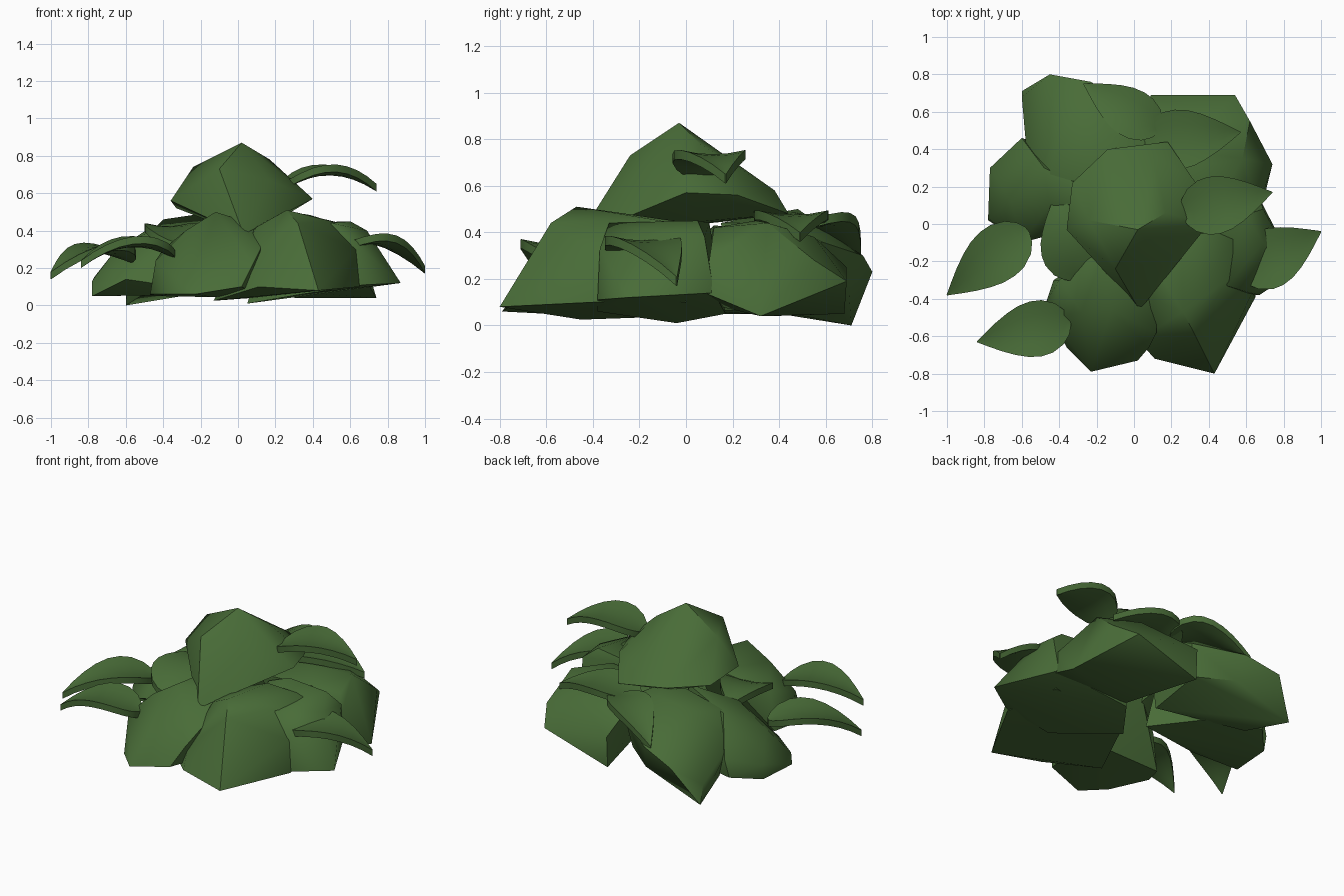
import bpy, bmesh, math
from mathutils import Vector

green = bpy.data.materials.new("leaf green")
green.diffuse_color = (0.066, 0.15, 0.039, 1)


def finish(name, bm, angle):
    bmesh.ops.recalc_face_normals(bm, faces=bm.faces)
    mesh = bpy.data.meshes.new(name)
    bm.to_mesh(mesh)
    bm.free()
    mesh.materials.append(green)
    ob = bpy.data.objects.new(name, mesh)
    bpy.context.collection.objects.link(ob)
    bpy.ops.object.select_all(action='DESELECT')
    ob.select_set(True)
    bpy.context.view_layer.objects.active = ob
    bpy.ops.object.shade_smooth_by_angle(angle=math.radians(angle))


def clump(name, points):
    """Faceted foliage lump: the hull around a few corner points."""
    bm = bmesh.new()
    for p in points:
        bm.verts.new(p)
    res = bmesh.ops.convex_hull(bm, input=bm.verts)
    junk = {g for g in res["geom_interior"] + res["geom_unused"]
            if isinstance(g, bmesh.types.BMVert)}
    bmesh.ops.delete(bm, geom=list(junk), context='VERTS')
    finish(name, bm, 45)


def leaf(name, base, tip, peak, width, cup=0.02, thick=0.04):
    """Arched pointed leaf; peak is the rise above the base-tip chord."""
    bm = bmesh.new()
    a, b = Vector(base), Vector(tip)
    side = Vector((-(b - a).y, (b - a).x, 0)).normalized()
    profile = [(0, .12), (.04, .45), (.12, .75), (.25, .96), (.37, 1), (.5, .93),
               (.63, .76), (.76, .53), (.88, .28), (1, .015)]
    rows = []
    for t, w in profile:
        mid = a.lerp(b, t) + Vector((0, 0, peak * 4 * t * (1 - t)))
        top = [mid + side * (s * w * width / 2) + Vector((0, 0, cup * w * s * s))
               for s in (-1, -.5, 0, .5, 1)]
        low = [p - Vector((0, 0, thick)) for p in reversed(top)]
        rows.append([bm.verts.new(p) for p in top + low])
    n = len(rows[0])
    for r, q in zip(rows, rows[1:]):
        for i in range(n):
            j = (i + 1) % n
            bm.faces.new((r[i], r[j], q[j], q[i]))
    bm.faces.new(rows[0])
    bm.faces.new(rows[-1])
    finish(name, bm, 40)


# Crown lump on top
clump("top_clump", [
    (.02, -.03, .87), (.03, -.46, .38), (.4, .0, .57), (.33, .22, .56), (.18, .44, .48),
    (-.14, .4, .52), (-.33, .22, .52), (-.36, -.03, .56), (-.24, .02, .74), (.17, .06, .78),
    (.17, -.2, .67), (-.1, -.24, .73), (.1, .38, .58), (-.1, .3, .46), (.2, .1, .45),
    (-.16, -.1, .46)])

# Ring of lumps around the ground
clump("front_left_clump", [
    (-.12, -.46, .5), (-.1, -.28, .46), (.12, -.58, .3), (.08, -.66, .22), (.02, -.73, .1),
    (-.23, -.79, .06), (-.44, -.5, .24), (-.47, -.42, .06), (-.36, -.66, .06), (.13, -.2, .42),
    (-.4, -.3, .3), (-.43, -.3, .05), (-.14, -.5, .045), (.1, -.3, .06), (-.28, -.47, .4),
    (-.15, -.12, .44)])
clump("front_right_clump", [
    (.43, -.8, .08), (.11, -.72, .1), (.06, -.6, .2), (.26, -.47, .51), (.32, -.58, .44),
    (.1, -.4, .42), (.63, -.37, .3), (.65, -.39, .1), (.5, -.3, .45), (.25, -.05, .45),
    (.55, -.05, .44), (.6, .0, .1), (.07, -.02, .04), (-.13, -.45, .025), (.06, -.15, .4)])
clump("right_clump", [
    (.87, -.25, .12), (.67, -.38, .11), (.63, -.37, .33), (.5, -.33, .44), (.69, -.1, .4),
    (.6, .05, .45), (.69, .08, .38), (.68, .12, .14), (.3, .1, .44), (.34, -.38, .06),
    (.05, -.04, .01), (.2, .17, .05), (.15, .1, .38)])
clump("back_left_clump", [
    (-.6, .71, .0), (-.45, .8, .23), (-.23, .76, .3), (-.6, .68, .12), (-.57, .34, .27),
    (-.45, .26, .41), (-.13, .48, .5), (-.4, .47, .46), (.04, .58, .36), (0, .55, .16),
    (.06, .42, .44), (.0, .15, .44), (0, .2, .1), (-.52, .4, .05), (-.2, .7, .14)])
clump("back_right_clump", [
    (.54, .69, .19), (.09, .69, .25), (.09, .68, .05), (.74, .32, .04), (.68, .08, .14),
    (.67, .1, .28), (.33, .36, .04), (.58, .35, .44), (.6, .2, .38), (.62, .55, .28),
    (.3, .3, .45), (.06, .42, .42), (.2, .15, .08), (.4, .55, .38), (.08, .12, .4),
    (.45, .12, .42)])
clump("left_clump", [
    (-.78, .03, .13), (-.77, .3, .15), (-.6, .46, .2), (-.6, -.1, .14), (-.66, .12, .29),
    (-.45, .1, .41), (-.36, .04, .33), (-.48, .3, .41), (-.78, .02, .05), (-.76, .29, .05),
    (-.45, .0, .055), (-.3, .35, .07), (-.1, .12, .43), (-.05, .05, .06), (-.62, .44, .08)])

# Arched leaves
leaf("top_right_leaf", (.25, .06, .66), (.74, .17, .65), .08, .31)
leaf("back_right_leaf", (.04, .43, .42), (.57, .49, .40), .065, .32)
leaf("back_leaf", (.14, .5, .45), (-.27, .75, .31), .07, .26)
leaf("left_leaf", (-.57, -.03, .27), (-1, -.38, .18), .085, .3)
leaf("front_left_leaf", (-.34, -.52, .29), (-.84, -.63, .24), .085, .30)
leaf("right_leaf", (.56, -.27, .33), (1, -.04, .21), .085, .32)
leaf("inner_left_leaf", (-.3, -.3, .33), (-.42, .16, .39), .06, .31)
